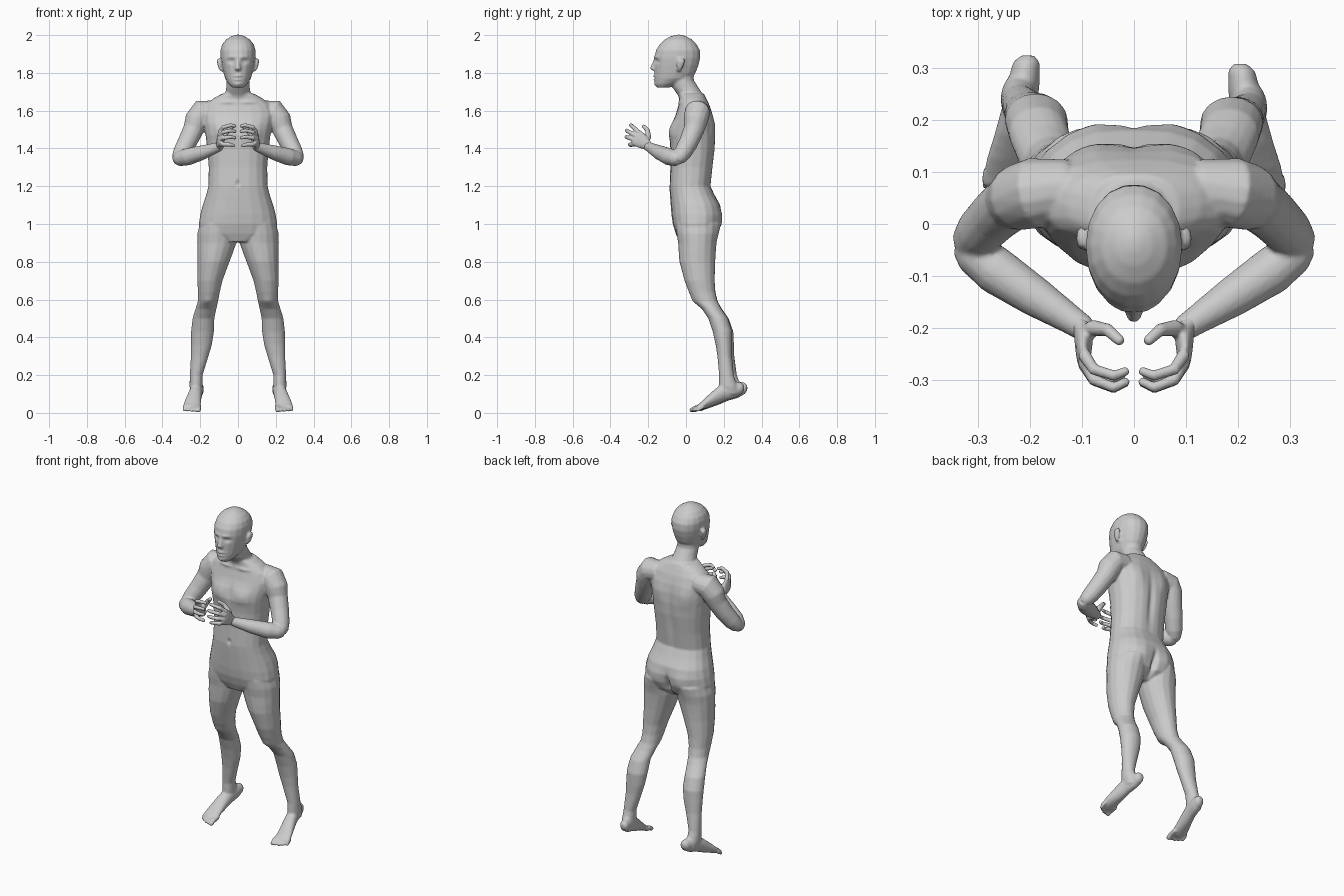
import bpy, bmesh, math
from mathutils import Vector

X, Y, Z = Vector((1, 0, 0)), Vector((0, 1, 0)), Vector((0, 0, 1))


def power(v, e):
    return math.copysign(abs(v) ** (2 / e), v)


def loft(bm, pts, axes=None, n=16, e=2.0, sides=(1, -1)):
    """Closed skin through rings (x, y, z, a, b); rings follow the path if no axes are given."""
    cs = [Vector(p[:3]) for p in pts]
    rings = []
    for i, p in enumerate(pts):
        if axes:
            u, v = axes
        else:
            t = (cs[min(i + 1, len(cs) - 1)] - cs[max(i - 1, 0)]).normalized()
            u = t.cross(Z).normalized()
            v = u.cross(t)
        ring = []
        for k in range(n):
            a = 2 * math.pi * k / n
            ring.append(cs[i] + u * p[3] * power(math.cos(a), e) + v * p[-1] * power(math.sin(a), e))
        rings.append(ring)
    for s in sides:
        vs = [[bm.verts.new((c.x * s, c.y, c.z)) for c in r] for r in rings]
        for r0, r1 in zip(vs, vs[1:]):
            for k in range(n):
                bm.faces.new((r0[k], r0[(k + 1) % n], r1[(k + 1) % n], r1[k]))
        bm.faces.new(vs[0][::-1])
        bm.faces.new(vs[-1])


def stack(bm, rows, **kw):
    """Horizontal rings given as (z, centre x, half width, front y, back y)."""
    loft(bm, [(cx, (f + b) / 2, z, rx, (b - f) / 2) for z, cx, rx, f, b in rows], (X, Y), **kw)


def tube(bm, pts, n=12):
    """Path-following limb with a rounded tip."""
    p, q = Vector(pts[-2][:3]), Vector(pts[-1][:3])
    r = pts[-1][3]
    tip = q + (q - p).normalized() * r * 0.6
    loft(bm, pts + [(*tip, r * 0.6)], n=n)


def finish(bm, name, voxel, smooth):
    """Fuse the overlapping parts into a single skin."""
    bmesh.ops.recalc_face_normals(bm, faces=bm.faces)
    me = bpy.data.meshes.new(name)
    bm.to_mesh(me)
    bm.free()
    ob = bpy.data.objects.new(name, me)
    bpy.context.collection.objects.link(ob)
    m = ob.modifiers.new("fuse", 'REMESH')
    m.mode = 'VOXEL'
    m.voxel_size = voxel
    m = ob.modifiers.new("soften", 'SMOOTH')
    m.factor = 0.5
    m.iterations = smooth
    dg = bpy.context.evaluated_depsgraph_get()
    new = bpy.data.meshes.new_from_object(ob.evaluated_get(dg))
    ob.modifiers.clear()
    ob.data = new
    for f in new.polygons:
        f.use_smooth = True
    return ob


def brush(ob, c, r, dy, both=True):
    """Soft push along y around a point, on both sides of the body."""
    for v in ob.data.vertices:
        co = v.co
        dz = (co.z - c[2]) / r[2]
        if abs(dz) > 2.5:
            continue
        x = abs(co.x) if both else co.x
        d = dz * dz + ((x - c[0]) / r[0]) ** 2 + ((co.y - c[1]) / r[1]) ** 2
        if d < 6:
            co.y += dy * math.exp(-d)


bm = bmesh.new()
# torso and neck
stack(bm, [(.905, 0, .09, -.035, .11), (.95, 0, .2, -.055, .165), (1.0, 0, .208, -.07, .183),
           (1.05, 0, .2, -.077, .19), (1.1, 0, .187, -.081, .182), (1.15, 0, .17, -.085, .155),
           (1.2, 0, .157, -.088, .132), (1.3, 0, .155, -.083, .143), (1.4, 0, .163, -.084, .155),
           (1.47, 0, .172, -.09, .157), (1.53, 0, .185, -.076, .152), (1.58, 0, .195, -.055, .142),
           (1.63, 0, .175, -.04, .125), (1.665, 0, .13, -.035, .108), (1.69, 0, .085, -.04, .095)],
      n=20, e=2.35, sides=(1,))
stack(bm, [(1.64, 0, .09, -.03, .105), (1.68, 0, .07, -.042, .095), (1.72, 0, .063, -.07, .068),
           (1.76, 0, .06, -.085, .042), (1.82, 0, .06, -.09, .04)], sides=(1,))
# head
stack(bm, [(1.722, 0, .03, -.152, -.09), (1.742, 0, .05, -.164, -.04), (1.77, 0, .068, -.167, .03),
           (1.8, 0, .077, -.167, .052), (1.84, 0, .086, -.168, .067), (1.88, 0, .092, -.169, .077),
           (1.92, 0, .093, -.16, .075), (1.95, 0, .084, -.141, .058), (1.976, 0, .064, -.114, .033),
           (1.994, 0, .035, -.08, .0), (2.002, 0, .012, -.052, -.025)], n=18, e=2.1, sides=(1,))
# nose and ears
stack(bm, [(1.812, 0, .014, -.178, -.14), (1.822, 0, .019, -.192, -.14), (1.84, 0, .013, -.186, -.14),
           (1.872, 0, .01, -.172, -.14), (1.885, 0, .008, -.165, -.14)], n=10, sides=(1,))
stack(bm, [(1.808, .087, .007, -.045, -.028), (1.83, .096, .01, -.05, -.016),
           (1.86, .101, .011, -.05, -.004), (1.877, .1, .007, -.042, -.012)], n=10)
# legs
stack(bm, [(1.0, .105, .098, -.055, .175), (.95, .11, .105, -.05, .17), (.9, .112, .104, -.042, .162),
           (.85, .121, .095, -.039, .158), (.8, .13, .085, -.035, .155), (.7, .149, .067, -.008, .152),
           (.64, .154, .058, .015, .156), (.59, .159, .054, .042, .168), (.55, .17, .056, .085, .19),
           (.5, .183, .058, .12, .225), (.43, .188, .061, .145, .249), (.36, .194, .056, .163, .251),
           (.3, .203, .047, .174, .252), (.2, .221, .034, .186, .264), (.14, .222, .035, .185, .285),
           (.1, .219, .03, .2, .29)])
# feet and toes
loft(bm, [(.205, .319, .133, .013, .014), (.207, .306, .13, .026, .03), (.212, .27, .123, .031, .044),
          (.22, .22, .114, .034, .049), (.23, .17, .087, .038, .043), (.24, .12, .056, .044, .03),
          (.245, .085, .034, .047, .019), (.247, .068, .027, .045, .013)], (X, Z))
for i in range(5):
    x, r = .209 + i * .0187, (.014, .0105, .01, .0095, .009)[i]
    tip = .036 + (0, .002, .008, .018, .032)[i]
    tube(bm, [(x - .002, .1, .034, r), (x, tip + .022, .025, r), (x + .001, tip, .013, r * .9)], 10)
# arms
tube(bm, [(.12, .07, 1.6, .055), (.19, .06, 1.592, .068), (.218, .052, 1.55, .065), (.236, .042, 1.5, .055),
          (.268, .015, 1.435, .051), (.297, -.015, 1.38, .047), (.315, -.035, 1.35, .038)], 14)
tube(bm, [(.327, -.035, 1.346, .03), (.308, -.055, 1.347, .041), (.265, -.09, 1.356, .046),
          (.19, -.14, 1.378, .039), (.125, -.182, 1.4, .029), (.095, -.202, 1.412, .025)], 14)
body = finish(bm, "body", .006, 3)

# face relief
brush(body, (.036, -.155, 1.862), (.018, .03, .011), .013)
brush(body, (.036, -.145, 1.862), (.009, .03, .006), -.005)
brush(body, (.028, -.165, 1.885), (.024, .03, .007), -.005)
brush(body, (0, -.168, 1.783), (.02, .03, .007), -.008)
brush(body, (0, -.168, 1.765), (.017, .03, .006), -.007)
brush(body, (0, -.172, 1.774), (.022, .03, .003), .006)
brush(body, (0, -.16, 1.738), (.02, .03, .012), -.006)
# chest, collarbones and navel
brush(body, (.08, -.08, 1.5), (.055, .06, .04), -.011)
brush(body, (0, -.09, 1.5), (.014, .05, .07), .006)
brush(body, (.06, -.035, 1.645), (.04, .04, .009), -.006)
brush(body, (0, -.088, 1.215), (.009, .04, .014), .01)
# back, seat and knees
brush(body, (0, .15, 1.38), (.02, .06, .16), -.013)
brush(body, (.09, .145, 1.52), (.04, .05, .06), .008)
brush(body, (.085, .17, 1.01), (.055, .06, .06), .012)
brush(body, (0, .18, .975), (.015, .09, .06), -.03)
brush(body, (.158, .04, .59), (.025, .04, .03), -.006)
# slight stagger of the stance
brush(body, (.22, .2, .1), (.15, .4, .32), -.012, False)
brush(body, (-.22, .2, .1), (.15, .4, .32), .006, False)

# hands: palm, four curled fingers and thumb
bm = bmesh.new()
loft(bm, [(.11, -.19, 1.404, .02, .024), (.097, -.207, 1.418, .019, .028), (.097, -.232, 1.437, .017, .039),
          (.097, -.255, 1.453, .014, .043), (.095, -.268, 1.462, .011, .04)])
fingers = [(-.25, 1.485, -.28, 1.513, -.292, 1.523, -.283, 1.519),
           (-.264, 1.466, -.3, 1.487, -.315, 1.495, -.303, 1.49),
           (-.268, 1.444, -.301, 1.456, -.316, 1.461, -.304, 1.456),
           (-.258, 1.422, -.287, 1.422, -.298, 1.421, -.29, 1.414)]
for i, f in enumerate(fingers):
    xs = (.097, .077, .038, .015) if i < 3 else (.094, .076, .044, .022)
    tube(bm, [(xs[k], f[2 * k], f[2 * k + 1], (.013, .0115, .0105, .009)[k]) for k in range(4)], 10)
tube(bm, [(.094, -.212, 1.43, .018), (.078, -.2, 1.463, .016), (.05, -.204, 1.497, .0125),
          (.027, -.225, 1.518, .0105)], 10)
hands = finish(bm, "hands", .004, 2)
